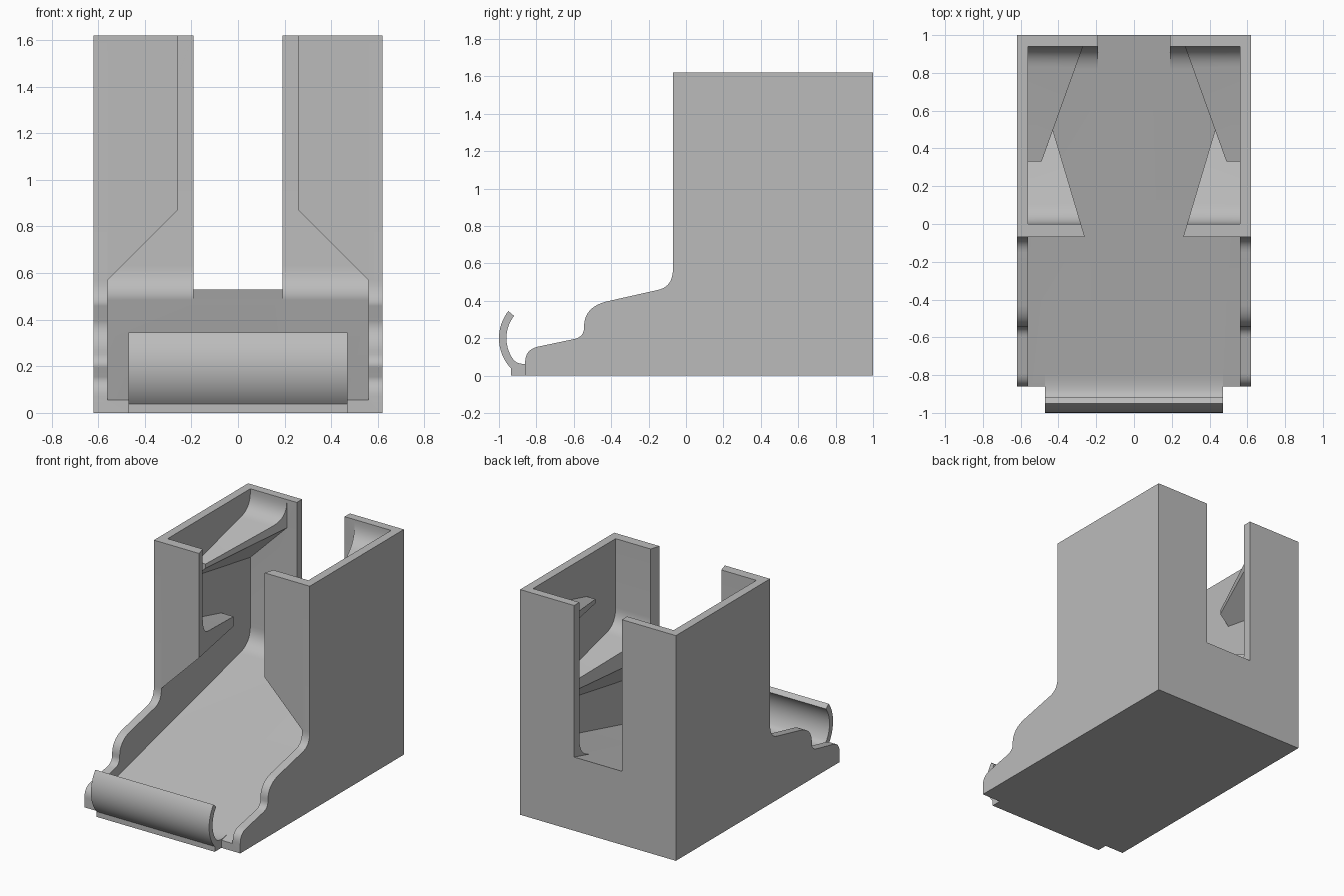
import bpy, bmesh
from math import cos, sin, atan2
from mathutils import Vector

cube = bpy.data.objects.get("Cube")
if cube:
    bpy.data.objects.remove(cube, do_unlink=True)

OUTER, INNER, TOP = 0.62, 0.56, 1.62
SLOPE = 0.255

grey = bpy.data.materials.new("light_grey")
grey.use_nodes = True
colour = (0.5, 0.5, 0.5, 1)
grey.diffuse_color = colour
grey.node_tree.nodes["Principled BSDF"].inputs["Base Color"].default_value = colour


def floor_z(y):
    return 0.055 + SLOPE * (y + 0.86)


def blend(a, corner, b, steps=10):
    """Rounded corner between two points of a profile."""
    a, c, b = Vector(a), Vector(corner), Vector(b)
    ts = [i / steps for i in range(steps + 1)]
    return [tuple(a * (1 - t) ** 2 + c * 2 * t * (1 - t) + b * t * t) for t in ts]


def arc(centre, radius, start, end, steps=20):
    angles = [start + (end - start) * i / steps for i in range(steps + 1)]
    return [(centre[0] + radius * cos(a), centre[1] + radius * sin(a)) for a in angles]


def prism(name, profile, x0, x1, cuts=(), side=1):
    """Extrude a (y, z) profile along x, trim it by planes, optionally mirror it."""
    bm = bmesh.new()
    face = bm.faces.new([bm.verts.new((x0, y, z)) for y, z in profile])
    new = bmesh.ops.extrude_face_region(bm, geom=[face])["geom"]
    moved = [v for v in new if isinstance(v, bmesh.types.BMVert)]
    bmesh.ops.translate(bm, verts=moved, vec=(x1 - x0, 0, 0))
    for point, normal in cuts:
        bmesh.ops.bisect_plane(bm, geom=bm.verts[:] + bm.edges[:] + bm.faces[:],
                               plane_co=point, plane_no=normal, clear_outer=True)
        rim = [e for e in bm.edges if e.is_boundary]
        bmesh.ops.edgeloop_fill(bm, edges=rim)
    for v in bm.verts:
        v.co.x *= side
    bmesh.ops.recalc_face_normals(bm, faces=bm.faces)
    mesh = bpy.data.meshes.new(name)
    bm.to_mesh(mesh)
    bm.free()
    mesh.materials.append(grey)
    obj = bpy.data.objects.new(name, mesh)
    bpy.context.collection.objects.link(obj)
    return obj


def combine(target, other, operation):
    mod = target.modifiers.new(operation, "BOOLEAN")
    mod.operation, mod.solver, mod.object = operation, "EXACT", other
    bpy.context.view_layer.objects.active = target
    bpy.ops.object.modifier_apply(modifier=mod.name)
    bpy.data.objects.remove(other, do_unlink=True)


# Solid block with the curved side outline
outline = [(1, 0), (1, TOP), (-0.07, TOP)]
outline += blend((-0.07, 0.57), (-0.07, 0.475), (-0.15, 0.458))
outline += blend((-0.43, 0.395), (-0.54, 0.365), (-0.545, 0.27))
outline += blend((-0.545, 0.25), (-0.55, 0.205), (-0.60, 0.195))
outline += blend((-0.79, 0.155), (-0.86, 0.14), (-0.86, 0.07))
outline += [(-0.86, 0)]
tower = prism("tower_body", outline, -OUTER, OUTER)

# Hollow inside with a sloping floor that curves up into the back wall
back = 0.94
hollow = [(-1.2, floor_z(-1.2))]
hollow += blend((0.82, floor_z(0.82)), (back, floor_z(back)), (back, floor_z(back) + 0.12))
hollow += [(back, 2), (-1.2, 2)]
combine(tower, prism("hollow_cutter", hollow, -INNER, INNER), "DIFFERENCE")

# Slot in the back wall
slot = [(0.82, floor_z(0.82)), (1.1, floor_z(1.1)), (1.1, 2), (0.82, 2)]
combine(tower, prism("slot_cutter", slot, -0.19, 0.19), "DIFFERENCE")

# Front wall with lower baffle, and upper baffle on the back wall
lower = [(-0.07, 0.3), (-0.07, TOP), (0, TOP)]
lower += blend((0, 1.125), (0, 1.008), (0.11, 0.98))
lower += [(0.61, 0.853), (0.61, 0.3)]
lower_cuts = [((0.26, -0.07, 1), (-1, 0.298, 0)),
              ((INNER, -0.07, 0.57), (-1, 0.17, -1))]

upper = [(0.97, 0.9), (0.97, 1.6)]
upper += blend((back, 1.6), (back, 1.485), (0.83, 1.457))
upper += [(0.33, 1.33), (0.33, 0.9)]
upper_cuts = [((0.27, back, 1), (-1, -0.36, 0)),
              ((INNER, 0.33, 1.23), (-1, -0.17, -1))]

for side in (1, -1):
    combine(tower, prism("front_wall", lower, 0.1, 0.59, lower_cuts, side), "UNION")
    combine(tower, prism("upper_baffle", upper, 0.1, 0.59, upper_cuts, side), "UNION")

# Curled catch lip across the front
centre = (-0.765, 0.2)


def turn(y, z):
    a = atan2(z - centre[1], y - centre[0])
    return a if a > 0 else a + 6.28319


lip = [(-0.935, 0)]
lip += arc(centre, 0.235, turn(-0.935, 0.038), turn(-0.95, 0.345))
lip += arc(centre, 0.195, turn(-0.92, 0.32), turn(-0.92, 0.083))
lip += blend((-0.92, 0.083), (-0.892, 0.047), (-0.79, floor_z(-0.79)))[1:]
lip += [(-0.79, 0)]
combine(tower, prism("catch_lip", lip, -0.47, 0.47), "UNION")

# Smooth curves, sharp edges
bpy.ops.object.select_all(action="DESELECT")
tower.select_set(True)
bpy.context.view_layer.objects.active = tower
bpy.ops.object.shade_smooth_by_angle(angle=0.5)
